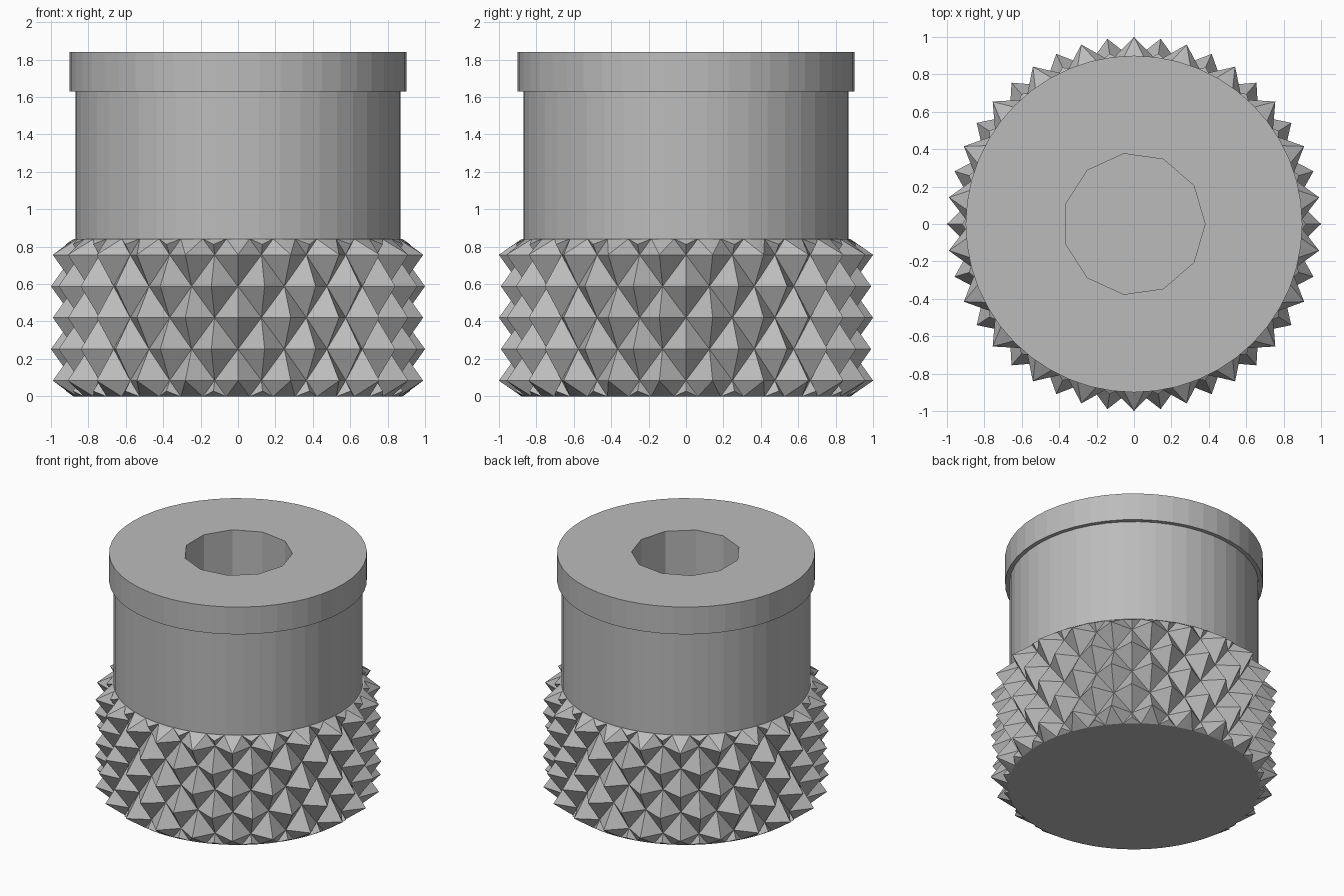
import bpy, bmesh
from math import pi, sin, cos

cube = bpy.data.objects.get("Cube")
if cube:
    bpy.data.objects.remove(cube, do_unlink=True)

grey = bpy.data.materials.new("plain_grey")
grey.use_nodes = True
grey.diffuse_color = (0.5, 0.5, 0.5, 1)
grey.node_tree.nodes["Principled BSDF"].inputs["Base Color"].default_value = (0.5, 0.5, 0.5, 1)


def finish(name, bm):
    bmesh.ops.recalc_face_normals(bm, faces=bm.faces)
    mesh = bpy.data.meshes.new(name)
    bm.to_mesh(mesh)
    bm.free()
    mesh.materials.append(grey)
    obj = bpy.data.objects.new(name, mesh)
    bpy.context.collection.objects.link(obj)
    return obj


def ring(bm, radius, z, sides):
    return [bm.verts.new((radius * cos(2 * pi * i / sides), radius * sin(2 * pi * i / sides), z))
            for i in range(sides)]


def lathe(name, profile, sides):
    """Closed solid of revolution from (radius, height) points."""
    bm = bmesh.new()
    rings = [ring(bm, r, z, sides) for r, z in profile]
    for a, b in zip(rings, rings[1:]):
        for i in range(sides):
            k = (i + 1) % sides
            bm.faces.new((a[i], a[k], b[k], b[i]))
    bm.faces.new(rings[0])
    bm.faces.new(rings[-1])
    return finish(name, bm)


def boolean(obj, cutter, operation):
    mod = obj.modifiers.new(operation.lower(), 'BOOLEAN')
    mod.object = cutter
    mod.operation = operation
    mod.solver = 'EXACT'
    cutter.hide_render = True
    cutter.hide_set(True)


# Diamond knurl: staggered peaks and valleys, split along the valleys
INNER, OUTER, COLS, ROWS, STEP = 0.88, 1.0, 44, 7, 0.168
GRIP_TOP = 0.84
bm = bmesh.new()
grid = []
for j in range(ROWS):
    z = GRIP_TOP / 2 + (j - ROWS // 2) * STEP
    row = []
    for i in range(COLS):
        r = OUTER if (i + j) % 2 == 0 else INNER
        a = 2 * pi * i / COLS
        row.append(bm.verts.new((r * cos(a), r * sin(a), z)))
    grid.append(row)
for j in range(ROWS - 1):
    for i in range(COLS):
        k = (i + 1) % COLS
        a, b, c, d = grid[j][i], grid[j][k], grid[j + 1][k], grid[j + 1][i]
        if (i + j) % 2 == 0:
            bm.faces.new((a, b, d))
            bm.faces.new((b, c, d))
        else:
            bm.faces.new((a, b, c))
            bm.faces.new((a, c, d))
bm.faces.new(grid[0])
bm.faces.new(grid[-1])
knurled_grip = finish("knurled_grip", bm)

# Chamfer both ends of the grip
chamfer = lathe("grip_chamfer_helper", [(INNER, 0), (1.06, 0.125), (1.06, GRIP_TOP - 0.125),
                                        (INNER, GRIP_TOP)], 88)
boolean(knurled_grip, chamfer, 'INTERSECT')

# Smooth barrel and its rim, with a faceted bore
BORE, FLOOR = 0.38, 0.84
barrel = lathe("barrel", [(0.87, 0.8), (0.87, 1.63)], 48)
rim = lathe("rim", [(0.9, 1.63), (0.9, 1.84)], 48)
bore = lathe("bore_helper", [(BORE, FLOOR), (BORE, 2)], 11)
for part in (barrel, rim):
    boolean(part, bore, 'DIFFERENCE')
